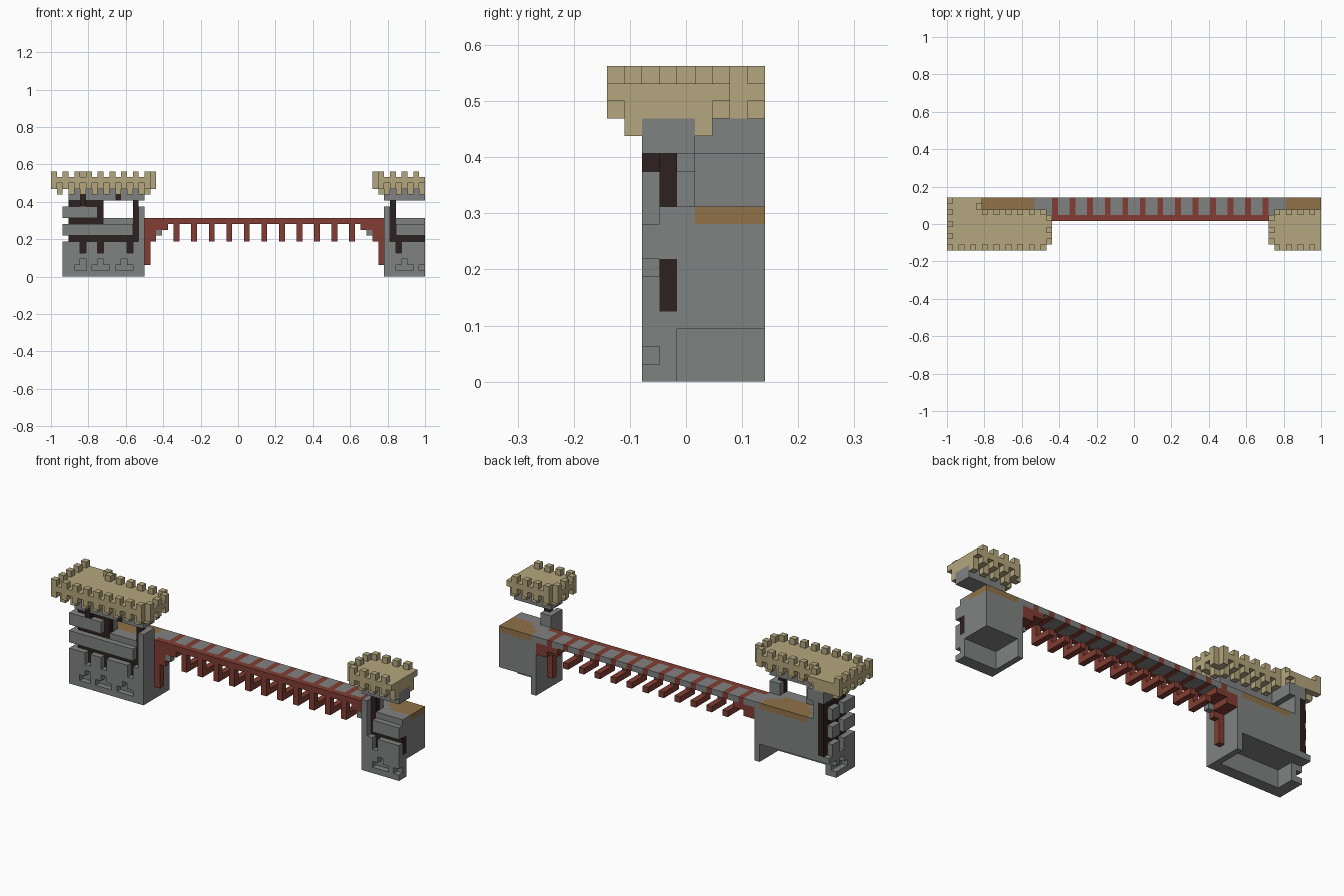
import bpy
import bmesh
from math import radians

cube = bpy.data.objects.get("Cube")
if cube:
    bpy.data.objects.remove(cube, do_unlink=True)

UNIT = 1 / 32            # size of one building block
CENTRE = (32, 4.5, 0)

COLOURS = {
    "grey_stone": (0.216, 0.223, 0.22),
    "sand_stone": (0.456, 0.381, 0.205),
    "red_wood": (0.225, 0.048, 0.033),
    "dark_wood": (0.026, 0.015, 0.015),
    "ochre_earth": (0.28, 0.17, 0.065),
}
materials = {}
for name, rgb in COLOURS.items():
    m = bpy.data.materials.new(name)
    m.use_nodes = True
    m.diffuse_color = (*rgb, 1)
    m.node_tree.nodes["Principled BSDF"].inputs["Base Color"].default_value = (*rgb, 1)
    materials[name] = m

blocks = {}              # cell -> part name
part_colour = {}


def cells(x, y, z):
    return [(i, j, k) for i in range(*x) for j in range(*y) for k in range(*z)]


def fill(part, colour, x, y, z):
    part_colour[part] = colour
    for c in cells(x, y, z):
        blocks[c] = part


def cut(x, y, z):
    for c in cells(x, y, z):
        blocks.pop(c, None)


def stone(part, x, y, z):
    fill(part, "grey_stone", x, y, z)


def timber(part, x, y, z):
    fill(part, "dark_wood", x, y, z)


def wood(part, x, y, z):
    fill(part, "red_wood", x, y, z)


def slot_front(x0, x1, stem):
    """Upside-down T niche in the front wall."""
    cut((x0, x1), (2, 3), (1, 2))
    cut((stem, stem + 1), (2, 3), (2, 3))


# Large tower: hollow base
stone("large_tower_wall", (3, 16), (3, 9), (3, 10))
stone("large_tower_wall", (2, 16), (2, 4), (0, 6))
stone("large_tower_wall", (15, 16), (2, 9), (0, 10))
stone("large_tower_wall", (2, 4), (4, 7), (0, 6))
stone("large_tower_wall", (2, 3), (7, 9), (3, 6))

# Large tower: timber layer behind the stone rows, front and outer side
timber("large_tower_timber", (3, 15), (3, 4), (4, 7))
timber("large_tower_timber", (14, 15), (3, 4), (7, 10))
timber("large_tower_timber", (3, 9), (3, 4), (9, 13))
timber("large_tower_timber", (3, 4), (3, 9), (4, 13))
stone("large_tower_upper_wall", (4, 9), (4, 5), (10, 13))
stone("large_tower_upper_wall", (4, 5), (4, 9), (10, 13))

# Large tower: protruding stone rows
for z in ((7, 9), (10, 12)):
    stone("large_tower_rows", (2, 14 if z[0] == 7 else 8), (2, 3), z)
    for y in ((3, 5), (6, 8)):
        stone("large_tower_rows", (2, 3), y, z)
for x in (5, 8, 13):
    cut((x, x + 1), (2, 3), (4, 6))
for y in (5, 8):
    cut((2, 3), (y, y + 1), (4, 6))
slot_front(4, 6, 5)
slot_front(7, 10, 8)
slot_front(11, 14, 12)
cut((2, 3), (4, 7), (1, 2))
cut((2, 3), (5, 6), (2, 3))

# Large tower: corner pillar and header under the roof
stone("large_tower_pillar", (15, 16), (2, 5), (10, 12))
stone("large_tower_pillar", (14, 15), (4, 5), (10, 12))
timber("large_tower_post", (14, 15), (3, 4), (10, 13))
stone("large_tower_header", (3, 16), (2, 5), (13, 15))
stone("large_tower_header", (3, 6), (5, 9), (13, 15))
timber("large_tower_timber", (5, 6), (2, 3), (12, 15))
timber("large_tower_timber", (11, 12), (2, 3), (13, 14))

# Small tower: hollow base
stone("small_tower_wall", (57, 64), (3, 9), (3, 10))
stone("small_tower_wall", (57, 64), (2, 4), (0, 6))
stone("small_tower_wall", (57, 58), (2, 9), (0, 10))
timber("small_tower_timber", (58, 64), (3, 4), (4, 7))
timber("small_tower_timber", (58, 59), (3, 4), (7, 10))
stone("small_tower_rows", (59, 64), (2, 3), (7, 9))
cut((59, 60), (2, 3), (4, 6))
slot_front(59, 62, 60)
cut((63, 64), (2, 3), (1, 2))

# Small tower: corner pillar and header
stone("small_tower_pillar", (57, 58), (2, 5), (10, 12))
stone("small_tower_pillar", (58, 59), (4, 5), (10, 12))
timber("small_tower_post", (58, 59), (3, 4), (10, 13))
stone("small_tower_header", (57, 64), (2, 5), (13, 15))

# Earth patches on the wall tops, narrower towards the front
for row, inset in ((8, 0), (7, 0), (6, 1), (5, 2)):
    fill("large_tower_earth", "ochre_earth", (6 + inset, 15 - inset), (row, row + 1), (9, 10))
    fill("small_tower_earth", "ochre_earth", (58 + inset, 64), (row, row + 1), (9, 10))

# Bridge deck: paving, front rail and cross beams
stone("bridge_paving", (16, 57), (6, 9), (9, 10))
wood("bridge_rail", (16, 57), (5, 6), (9, 10))
for x in range(18, 57, 3):
    wood("bridge_cross_beams", (x, x + 1), (6, 9), (9, 10))
# Hanging brackets below the deck
for x in range(21, 52, 3):
    wood("bridge_brackets", (x, x + 1), (5, 6), (7, 9))
    wood("bridge_brackets", (x, x + 1), (5, 9), (6, 7))


def end_support(place):
    """Post and stepped brace where the deck meets a tower."""
    wood("bridge_end_posts", place(16, 17), (5, 6), (2, 10))
    wood("bridge_end_braces", place(16, 18), (5, 9), (7, 9))
    wood("bridge_end_braces", place(17, 18), (5, 6), (6, 7))
    wood("bridge_end_braces", place(18, 20), (5, 9), (8, 9))
    stone("bridge_end_stones", place(18, 19), (5, 6), (7, 8))


end_support(lambda a, b: (a, b))
end_support(lambda a, b: (73 - b, 73 - a))


def roof(part, rects, open_side):
    """Battlemented roof: slab, merlons above, teeth and corbels below."""
    def rim(area):
        return {(x, y) for x, y in area
                if any(n not in area and not open_side(*n)
                       for n in ((x + 1, y), (x - 1, y), (x, y + 1), (x, y - 1)))}

    def put(area, z, skip=False):
        for x, y in area:
            if (not skip or (x + y) % 2 == 0) and (x, y, z) not in blocks:
                fill(part, "sand_stone", (x, x + 1), (y, y + 1), (z, z + 1))

    area = {(x, y) for rx, ry in rects for x in range(*rx) for y in range(*ry)}
    edge = rim(area)
    inner = area - edge
    put(area, 16)
    put(edge, 17, True)
    put(edge, 15, True)
    put(inner, 15)
    put(rim(inner), 14, True)


roof("large_tower_roof", [((0, 17), (0, 7)), ((17, 18), (1, 6)), ((0, 6), (7, 9))],
     lambda x, y: y >= 9)
roof("small_tower_roof", [((56, 64), (0, 7)), ((55, 56), (1, 6))],
     lambda x, y: x >= 64)

# Turn the blocks of each part into a clean outer surface
AXES = [(axis, side) for axis in range(3) for side in (0, 1)]


def build(part):
    bm = bmesh.new()
    corners = {}

    def vert(p):
        if p not in corners:
            corners[p] = bm.verts.new([(p[i] - CENTRE[i]) * UNIT for i in range(3)])
        return corners[p]

    for cell in (c for c, owner in blocks.items() if owner == part):
        for axis, side in AXES:
            beside = list(cell)
            beside[axis] += 2 * side - 1
            if tuple(beside) in blocks:
                continue
            u, v = (axis + 1) % 3, (axis + 2) % 3
            ring = []
            for du, dv in ((0, 0), (1, 0), (1, 1), (0, 1)):
                p = list(cell)
                p[axis] += side
                p[u] += du
                p[v] += dv
                ring.append(vert(tuple(p)))
            bm.faces.new(ring if side else ring[::-1])
    bmesh.ops.dissolve_limit(bm, angle_limit=radians(1), verts=bm.verts[:], edges=bm.edges[:])
    mesh = bpy.data.meshes.new(part)
    bm.to_mesh(mesh)
    bm.free()
    mesh.materials.append(materials[part_colour[part]])
    bpy.context.collection.objects.link(bpy.data.objects.new(part, mesh))


for part in part_colour:
    build(part)
